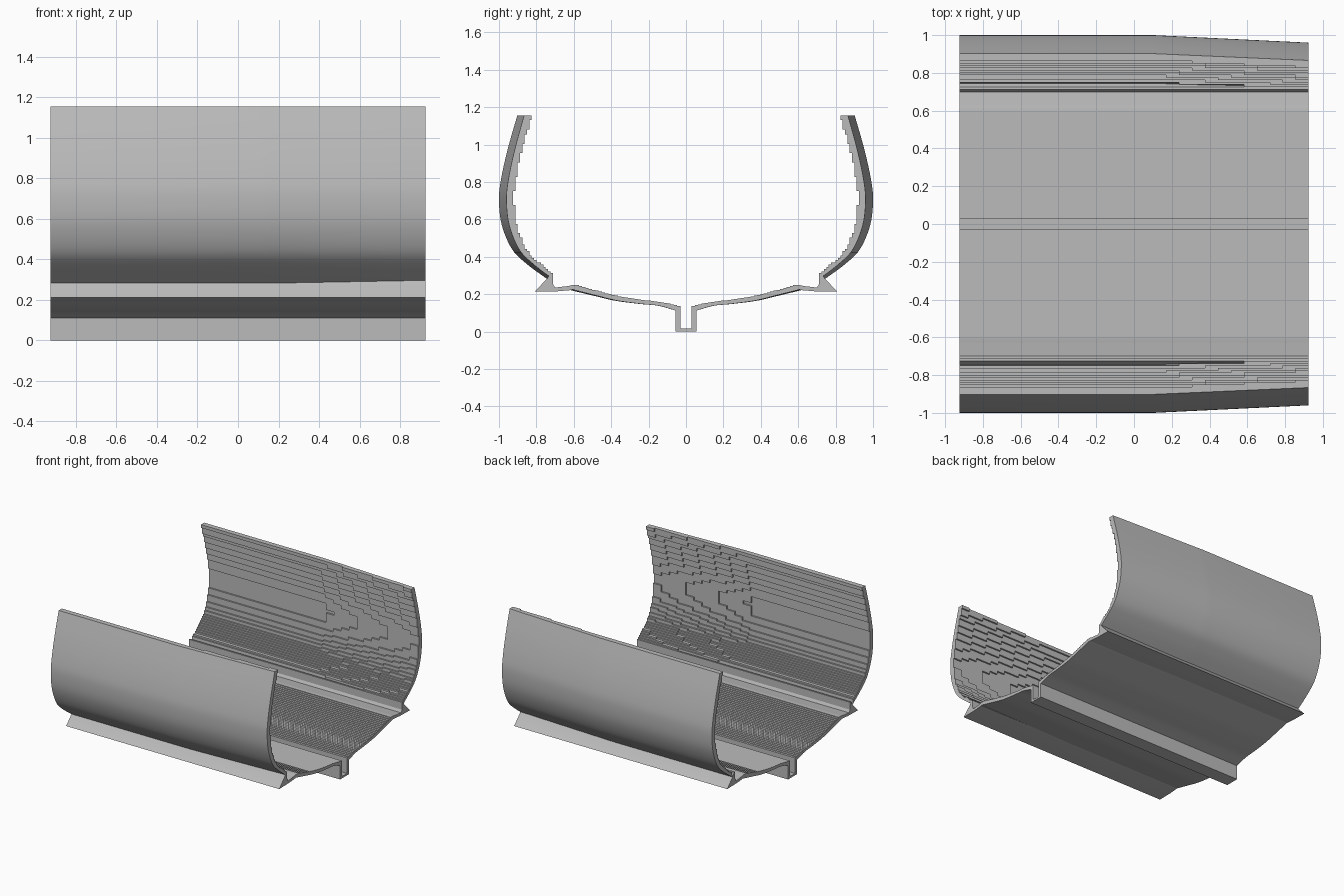
import bpy, bmesh, math

if "Cube" in bpy.data.objects:
    bpy.data.objects.remove(bpy.data.objects["Cube"])

HALF, TOP, BEND = 0.925, 1.155, 0.1
STEP = 0.0125

grey = bpy.data.materials.new("hull_grey")
grey.use_nodes = True
grey.diffuse_color = (0.5, 0.5, 0.5, 1)
grey.node_tree.nodes["Principled BSDF"].inputs["Base Color"].default_value = (0.5, 0.5, 0.5, 1)


def spline(pts, n=6):
    """Catmull-Rom curve through the points."""
    p = [pts[0]] + pts + [pts[-1]]
    out = []
    for a, b, c, d in zip(p, p[1:], p[2:], p[3:]):
        for k in range(n):
            t = k / n
            out.append(tuple(0.5 * (2 * b[i] + (c[i] - a[i]) * t
                       + (2 * a[i] - 5 * b[i] + 4 * c[i] - d[i]) * t * t
                       + (3 * b[i] - a[i] - 3 * c[i] + d[i]) * t ** 3) for i in (0, 1)))
    return out + [pts[-1]]


def lookup(curve, v, key, val):
    for a, b in zip(curve, curve[1:]):
        if a[key] <= v <= b[key]:
            return a[val] + (b[val] - a[val]) * (v - a[key]) / max(b[key] - a[key], 1e-9)
    return curve[0][val] if v < curve[0][key] else curve[-1][val]


def taper(x):
    return 1 - 0.04 * max(0, x - BEND) / (HALF - BEND)


def finish(bm, name):
    bmesh.ops.remove_doubles(bm, verts=bm.verts, dist=1e-5)
    bmesh.ops.recalc_face_normals(bm, faces=bm.faces)
    mesh = bpy.data.meshes.new(name)
    bm.to_mesh(mesh)
    bm.free()
    mesh.materials.append(grey)
    ob = bpy.data.objects.new(name, mesh)
    bpy.context.collection.objects.link(ob)
    bpy.ops.object.select_all(action='DESELECT')
    ob.select_set(True)
    bpy.context.view_layer.objects.active = ob
    bpy.ops.object.shade_smooth_by_angle(angle=math.radians(25))


def loft(name, section, stations):
    """Skin a closed (y, z) section along x."""
    bm = bmesh.new()
    rings = [[bm.verts.new((x, *p)) for p in section(x)] for x in stations]
    for r, s in zip(rings, rings[1:]):
        for i in range(len(r)):
            j = (i + 1) % len(r)
            bm.faces.new((r[i], r[j], s[j], s[i]))
    bm.faces.new(rings[0])
    bm.faces.new(rings[-1])
    finish(bm, name)


# Floor with stepped top, smooth underside, keel channel
floor_top = spline([(0.03, 0.133), (0.14, 0.157), (0.25, 0.17), (0.38, 0.192), (0.48, 0.217), (0.59, 0.248)])
floor_under = spline([(0.055, 0.112), (0.15, 0.138), (0.25, 0.148), (0.38, 0.165), (0.5, 0.193), (0.62, 0.222)])


def floor_section(x):
    steps = 32
    half = [(0.03, 0.015)]
    for k in range(steps):
        y0, y1 = (0.03 + 0.56 * (k + d) / steps for d in (0, 1))
        z = lookup(floor_top, y1, 0, 1)
        half += [(y0, z), (y1, z)]
    half += [(0.61, 0.248), (0.65, 0.238)]
    half += [(0.055 + (y - 0.055) * taper(x), z) for y, z in reversed(floor_under)]
    half += [(0.055, 0)]
    return half + [(-y, z) for y, z in reversed(half)]


loft("floor_and_keel", floor_section, (-HALF, BEND, HALF))

# Outer wall curve, and rows and columns for the stepped lining
wall_curve = spline([(0.745, 0.283), (0.85, 0.36), (0.93, 0.44), (0.985, 0.57), (1.0, 0.705),
                     (0.988, 0.82), (0.952, 0.98), (0.902, TOP)])
LOW, MID = 0.31, 0.55
rows = [LOW + (MID - LOW) * i / 20 for i in range(20)]
rows += [MID + (TOP - MID) * i / 24 for i in range(25)]
cols = [-HALF, BEND] + [BEND + (HALF - BEND) * i / 12 for i in range(1, 13)]


def lining(x, z):
    return math.floor((lookup(wall_curve, z, 1, 0) * taper(x) - 0.034) / STEP) * STEP


def side_wall(name, s):
    bm = bmesh.new()

    def quad(*pts):
        bm.faces.new([bm.verts.new((x, s * y, z)) for x, y, z in pts])

    depth = [[lining(x1, (z0 + z1) / 2) for z0, z1 in zip(rows, rows[1:])] for x1 in cols[1:]]
    for i, (x0, x1) in enumerate(zip(cols, cols[1:])):
        # stepped inner face with its risers
        for j, (z0, z1) in enumerate(zip(rows, rows[1:])):
            y = depth[i][j]
            quad((x0, y, z0), (x1, y, z0), (x1, y, z1), (x0, y, z1))
            if j and depth[i][j - 1] != y:
                w = depth[i][j - 1]
                quad((x0, w, z0), (x1, w, z0), (x1, y, z0), (x0, y, z0))
            if i and depth[i - 1][j] != y:
                w = depth[i - 1][j]
                quad((x0, w, z0), (x0, y, z0), (x0, y, z1), (x0, w, z1))
        # smooth outer face
        a, b = taper(x0), taper(x1)
        for (y0, z0), (y1, z1) in zip(wall_curve, wall_curve[1:]):
            quad((x0, y0 * a, z0), (x1, y0 * b, z0), (x1, y1 * b, z1), (x0, y1 * a, z1))
        # top rim and lower edge
        for (ye, ze), y, z in ((wall_curve[-1], depth[i][-1], TOP), (wall_curve[0], depth[i][0], LOW)):
            quad((x0, ye * a, ze), (x1, ye * b, ze), (x1, y, z), (x0, y, z))
    # end caps
    for x, d in ((-HALF, depth[0]), (HALF, depth[-1])):
        inner = []
        for y, z0, z1 in zip(d, rows, rows[1:]):
            inner += [(y, z0), (y, z1)]
        quad(*[(x, y * taper(x), z) for y, z in wall_curve], *[(x, y, z) for y, z in reversed(inner)])
    finish(bm, name)


# Side walls and the pointed rails they stand on
rail = [(0.6, 0.247), (0.70, 0.235), (0.712, 0.255), (0.712, 0.312), (0.725, 0.312),
        (0.742, 0.283), (0.81, 0.213), (0.69, 0.215), (0.61, 0.222)]
for side, s in (("left", 1), ("right", -1)):
    name = {"left": "back", "right": "front"}[side]
    side_wall(name + "_wall", s)
    loft(name + "_rail", lambda x: [(s * y, z) for y, z in rail], (-HALF, HALF))
